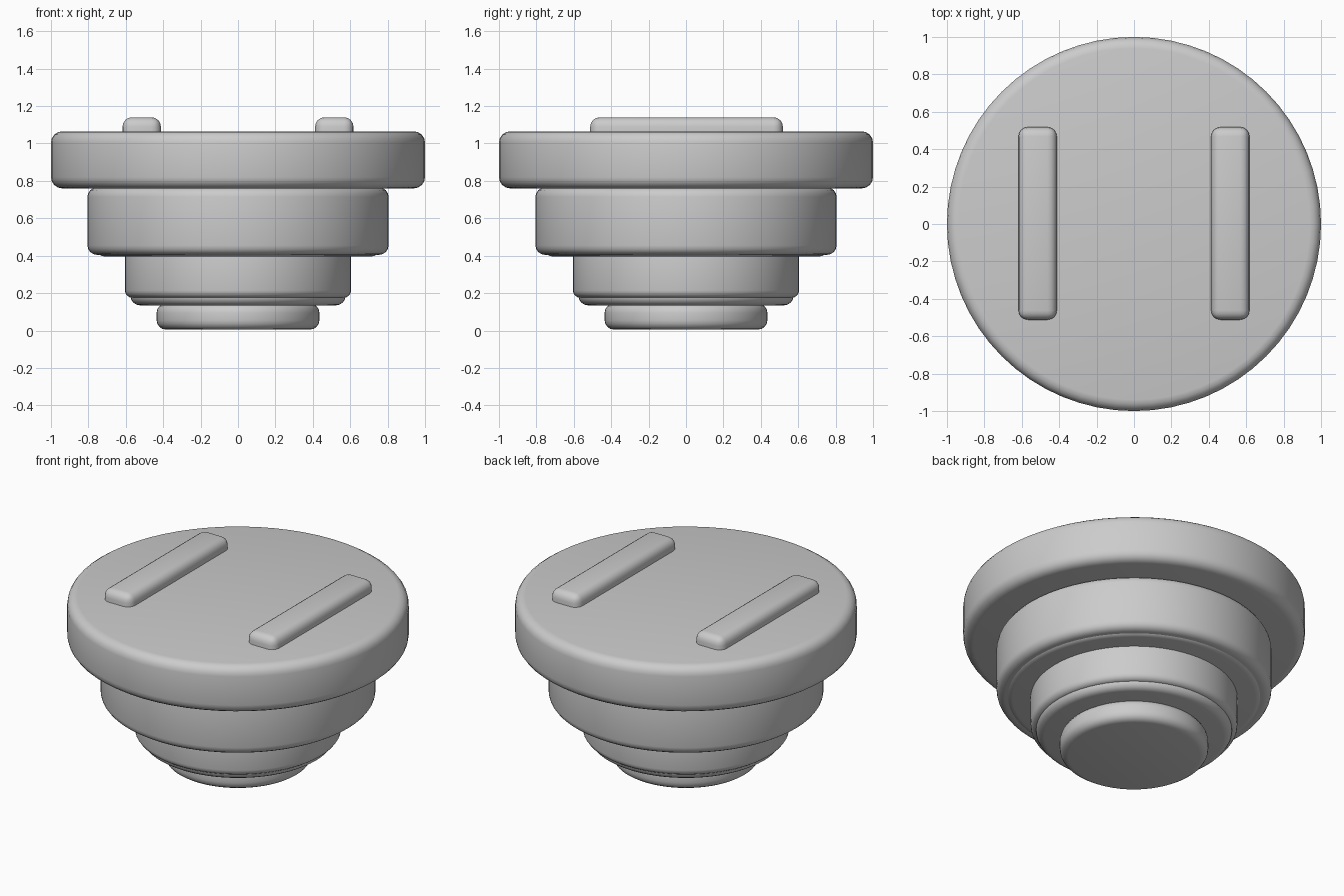
import bpy, math

if "Cube" in bpy.data.objects:
    bpy.data.objects.remove(bpy.data.objects["Cube"])

grey = bpy.data.materials.new("plain_grey")
grey.diffuse_color = (0.6, 0.6, 0.6, 1)
grey.use_nodes = True
grey.node_tree.nodes["Principled BSDF"].inputs["Base Color"].default_value = grey.diffuse_color


def finish(ob, name, bevel):
    ob.name = name
    ob.data.materials.append(grey)
    mod = ob.modifiers.new("rounded_edges", 'BEVEL')
    mod.width, mod.segments = bevel, 4
    mod.limit_method = 'ANGLE'
    mod.angle_limit = math.radians(40)
    bpy.ops.object.modifier_apply(modifier=mod.name)
    bpy.ops.object.shade_smooth_by_angle(angle=math.radians(35))


def disc(name, radius, z0, z1, bevel):
    bpy.ops.mesh.primitive_cylinder_add(vertices=64, radius=radius, depth=z1 - z0,
                                        location=(0, 0, (z0 + z1) / 2))
    finish(bpy.context.object, name, bevel)


# Stacked round tiers, with narrow lips under the two middle ones
disc("top_tier", 1.0, 0.76, 1.065, 0.06)
disc("upper_tier", 0.805, 0.405, 0.765, 0.05)
disc("upper_lip", 0.76, 0.395, 0.6, 0.05)
disc("lower_tier", 0.605, 0.175, 0.45, 0.04)
disc("lower_lip", 0.575, 0.135, 0.35, 0.05)
disc("base_tier", 0.435, 0.005, 0.145, 0.05)

# Two raised rounded bars on top
for side, x in (("left", -0.515), ("right", 0.515)):
    bpy.ops.mesh.primitive_cube_add(size=1, location=(x, 0.003, 1.05))
    bar = bpy.context.object
    bar.scale = (0.205, 1.03, 0.18)
    bpy.ops.object.transform_apply(location=False, rotation=False, scale=True)
    finish(bar, side + "_bar", 0.05)
